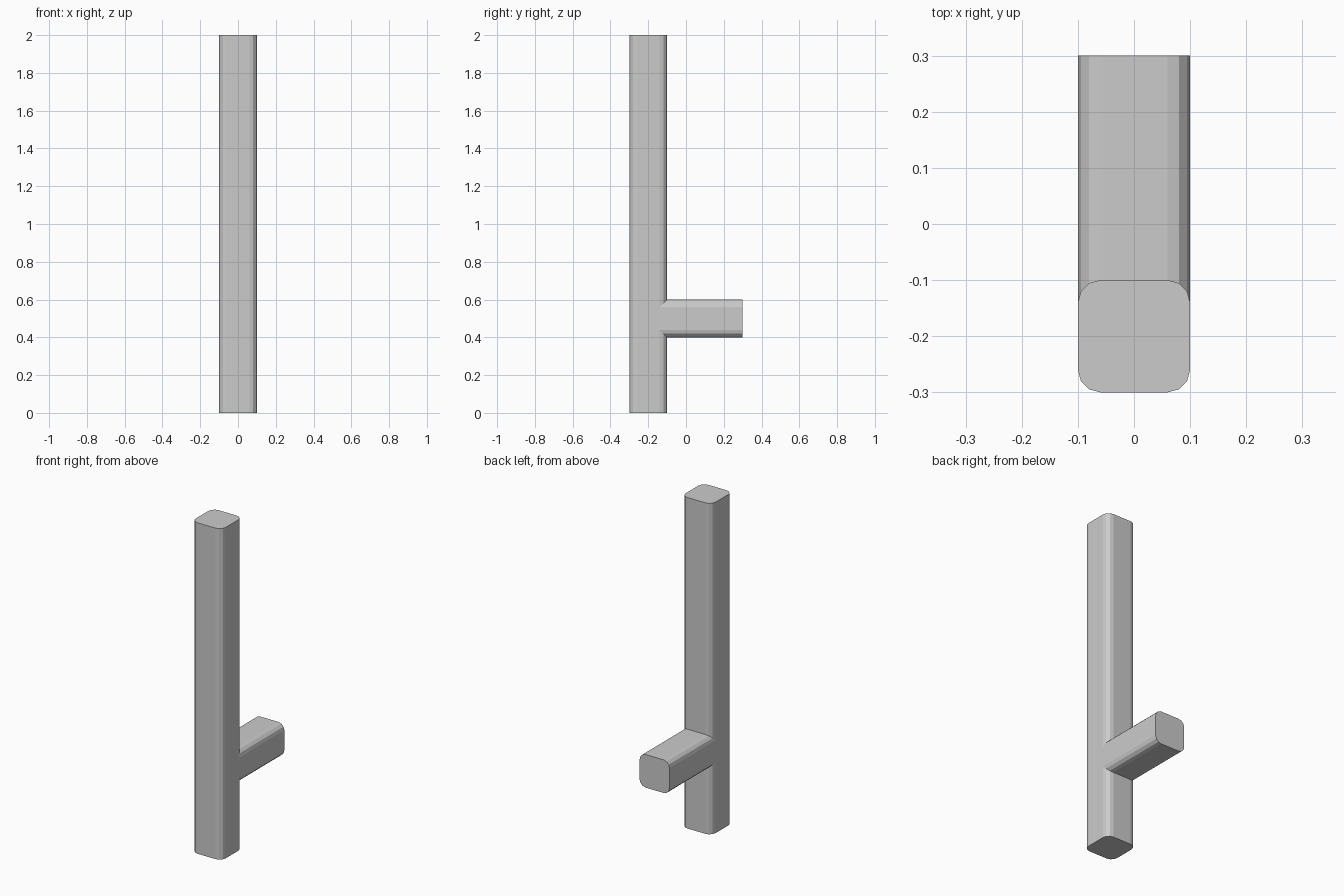
import bpy, bmesh
from math import sin, cos, pi
from mathutils import Matrix, Vector

if "Cube" in bpy.data.objects:
    bpy.data.objects.remove(bpy.data.objects["Cube"])

HALF, RADIUS, SEGS = 0.1, 0.04, 3


def rounded_bar(name, length, matrix):
    """Square bar with rounded long edges, extruded along local z."""
    bm = bmesh.new()
    ring = []
    for corner in range(4):
        mid = pi / 4 + corner * pi / 2
        cx = (HALF - RADIUS) * (1 if cos(mid) > 0 else -1)
        cy = (HALF - RADIUS) * (1 if sin(mid) > 0 else -1)
        for i in range(SEGS + 1):
            a = corner * pi / 2 + i * pi / 2 / SEGS
            ring.append(bm.verts.new((cx + RADIUS * cos(a), cy + RADIUS * sin(a), 0)))
    base = bm.faces.new(ring)
    ext = bmesh.ops.extrude_face_region(bm, geom=[base], use_keep_orig=True)
    top = [g for g in ext["geom"] if isinstance(g, bmesh.types.BMVert)]
    bmesh.ops.translate(bm, verts=top, vec=Vector((0, 0, length)))
    bmesh.ops.recalc_face_normals(bm, faces=bm.faces[:])
    bm.transform(matrix)
    mesh = bpy.data.meshes.new(name)
    bm.to_mesh(mesh)
    bm.free()
    obj = bpy.data.objects.new(name, mesh)
    bpy.context.collection.objects.link(obj)
    return obj


# Long upright shaft
shaft = rounded_bar("shaft", 2.0, Matrix.Translation((0, -0.2, 0)))

# Side handle pointing to the back, merged into the shaft
handle = rounded_bar("handle_helper", 0.5,
                     Matrix.Translation((0, -0.2, 0.5)) @ Matrix.Rotation(-pi / 2, 4, 'X'))
handle.hide_render = True
handle.hide_viewport = True

union = shaft.modifiers.new("handle_union", 'BOOLEAN')
union.operation = 'UNION'
union.solver = 'EXACT'
union.object = handle
